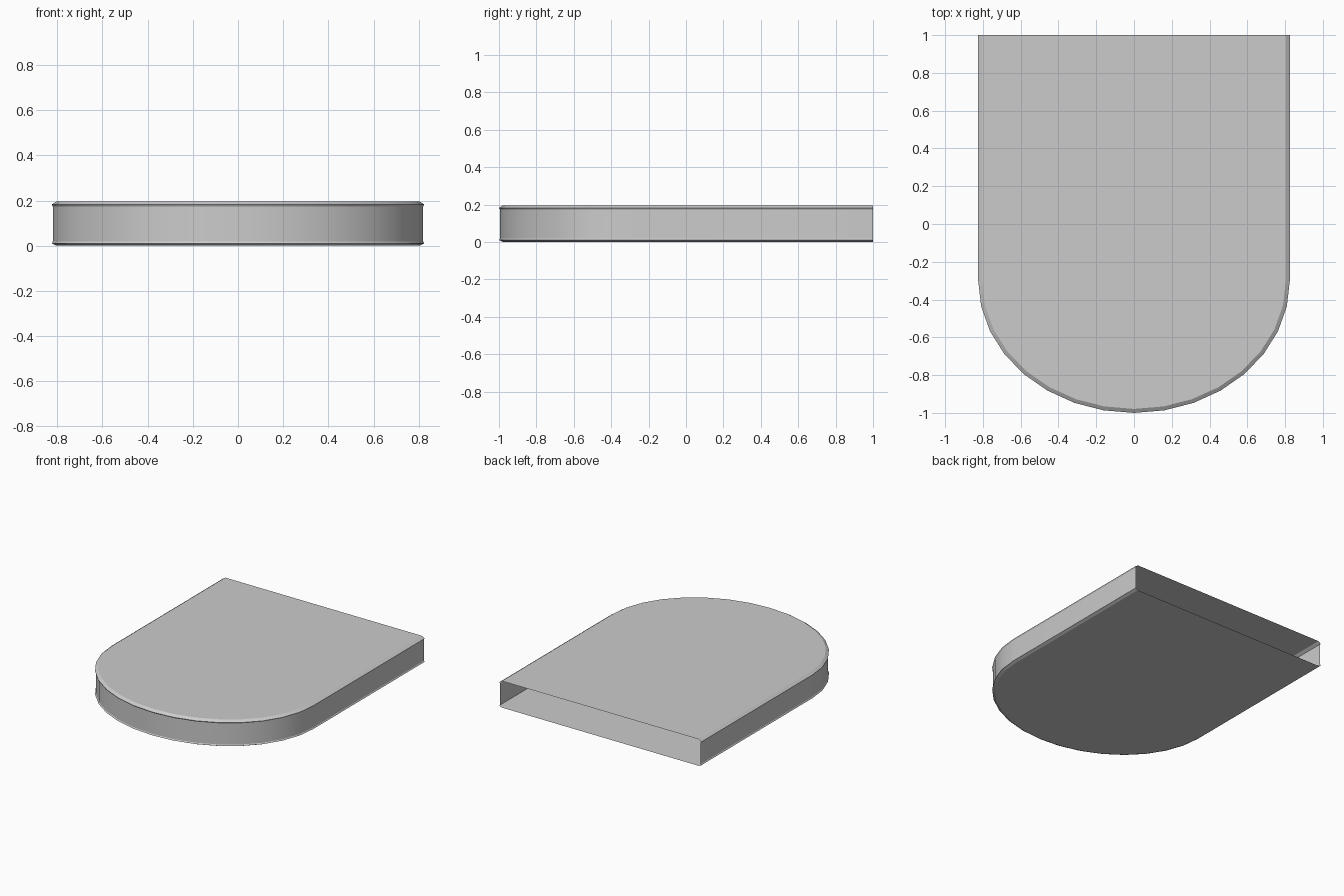
import bpy, bmesh, math

if "Cube" in bpy.data.objects:
    bpy.data.objects.remove(bpy.data.objects["Cube"])

HALF_W, DEPTH, CURVE_Y, BACK_Y = 0.825, 0.70, -0.30, 1.0
SEGMENTS = 16

# Wall profile from bottom to top: (inset from the outline, height)
PROFILE = [(0.02, 0.0), (0.0, 0.01), (0.005, 0.018),
           (0.005, 0.174), (0.0, 0.182), (0.021, 0.196)]


def outline(inset):
    """Open U-shaped outline: straight sides joined by a half ellipse."""
    w, d = HALF_W - inset, DEPTH - inset
    pts = [(-w, BACK_Y)]
    for i in range(SEGMENTS + 1):
        a = math.pi * i / SEGMENTS
        pts.append((-w * math.cos(a), CURVE_Y - d * math.sin(a)))
    pts.append((w, BACK_Y))
    return pts


bm = bmesh.new()
rings = [[bm.verts.new((x, y, z)) for x, y in outline(inset)] for inset, z in PROFILE]

# Side wall, left open at the back
for low, high in zip(rings, rings[1:]):
    for i in range(len(low) - 1):
        bm.faces.new((low[i], low[i + 1], high[i + 1], high[i]))

# Flat bottom and top panels
bm.faces.new(list(reversed(rings[0])))
bm.faces.new(rings[-1])

mesh = bpy.data.meshes.new("rounded_shell")
bm.to_mesh(mesh)
bm.free()
shell = bpy.data.objects.new("rounded_shell", mesh)
bpy.context.collection.objects.link(shell)

# Smooth curved wall with crisp rims
bpy.context.view_layer.objects.active = shell
shell.select_set(True)
bpy.ops.object.shade_smooth_by_angle(angle=math.radians(25))
